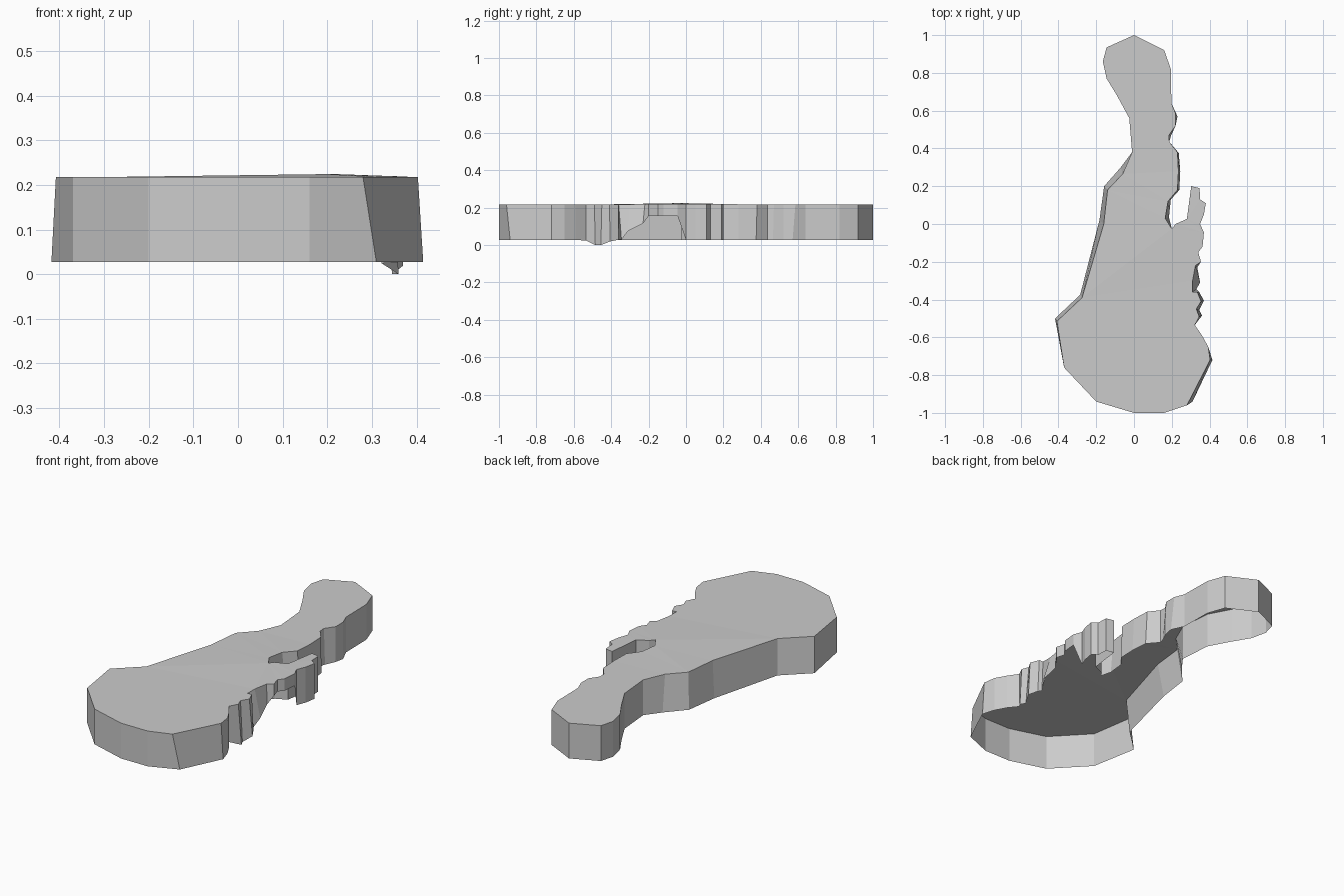
import bpy, bmesh

# Top outline, clockwise seen from above: narrow end, right edge, slot
upper_right = [(0, 1), (.16, .92), (.195, .82), (.198, .64), (.22, .585), (.22, .52),
               (.185, .47), (.187, .435), (.23, .38), (.235, .28), (.23, .18),
               (.18, .12), (.165, .03), (.20, -.025), (.22, .0), (.28, .027)]
# Prong and jagged edge
jagged = [(.303, .2), (.347, .19), (.35, .13), (.38, .11), (.37, .05), (.35, 0),
          (.37, -.045), (.363, -.12), (.34, -.15), (.355, -.2), (.325, -.22),
          (.31, -.30), (.31, -.36), (.335, -.36), (.355, -.41), (.33, -.45),
          (.345, -.49), (.322, -.535)]
# Wide end and left edge
rest = [(.36, -.59), (.393, -.65), (.403, -.72), (.28, -.96), (.16, -1), (0, -1), (-.2, -.94),
        (-.37, -.76), (-.408, -.515), (-.275, -.39), (-.16, 0), (-.14, .18),
        (-.06, .265), (-.01, .38), (-.025, .56), (-.09, .68), (-.145, .77),
        (-.165, .86), (-.145, .935)]
outline = upper_right + jagged + rest

# Lower rim points that flare out from the top outline
flare = {(.22, .585): (.23, .57), (.185, .47): (.195, .465), (.23, .38): (.237, .375),
         (.235, .28): (.245, .28), (.23, .18): (.24, .18), (.18, .12): (.195, .13),
         (.165, .03): (.185, .035), (.325, -.22): (.335, -.23),
         (.31, -.30): (.35, -.31), (.31, -.36): (.33, -.345),
         (.335, -.36): (.345, -.36), (.355, -.41): (.37, -.405),
         (.33, -.45): (.345, -.455), (.345, -.49): (.36, -.485),
         (.403, -.72): (.415, -.72), (.28, -.96): (.31, -.94),
         (-.408, -.515): (-.418, -.5), (-.275, -.39): (-.285, -.375),
         (-.16, 0): (-.183, .02), (-.14, .18): (-.158, .2), (-.06, .265): (-.07, .3)}
# Lower rim height along the jagged edge (y, z)
rim = [(-.54, .027), (-.49, 0), (-.45, 0), (-.40, .024), (-.35, .03), (-.30, .075),
       (-.24, .075), (-.2, .155), (-.04, .155), (0, .027)]


def rim_height(x, y):
    if x > .3:
        for (y0, z0), (y1, z1) in zip(rim, rim[1:]):
            if y0 <= y <= y1:
                return z0 + (z1 - z0) * (y - y0) / (y1 - y0)
    return .027


def top_height(x, y):
    # slight swell around the slot
    return .218 + .007 * max(0, 1 - abs(x - .2) / .2) * max(0, 1 - abs(y) / .25)


# Flat cap with a hollow, open-bottomed skirt
bm = bmesh.new()
points = outline[::-1]
top = [bm.verts.new((x, y, top_height(x, y))) for x, y in points]
low = [bm.verts.new((*flare.get(p, p), rim_height(*p))) for p in points]
cap = bm.faces.new(top)
for i in range(len(top)):
    j = (i + 1) % len(top)
    bm.faces.new((top[j], top[i], low[i], low[j]))
cap.normal_update()
bmesh.ops.triangulate(bm, faces=[cap])

mesh = bpy.data.meshes.new("plateau_shell")
bm.to_mesh(mesh)
bm.free()
bpy.context.collection.objects.link(bpy.data.objects.new("plateau_shell", mesh))
